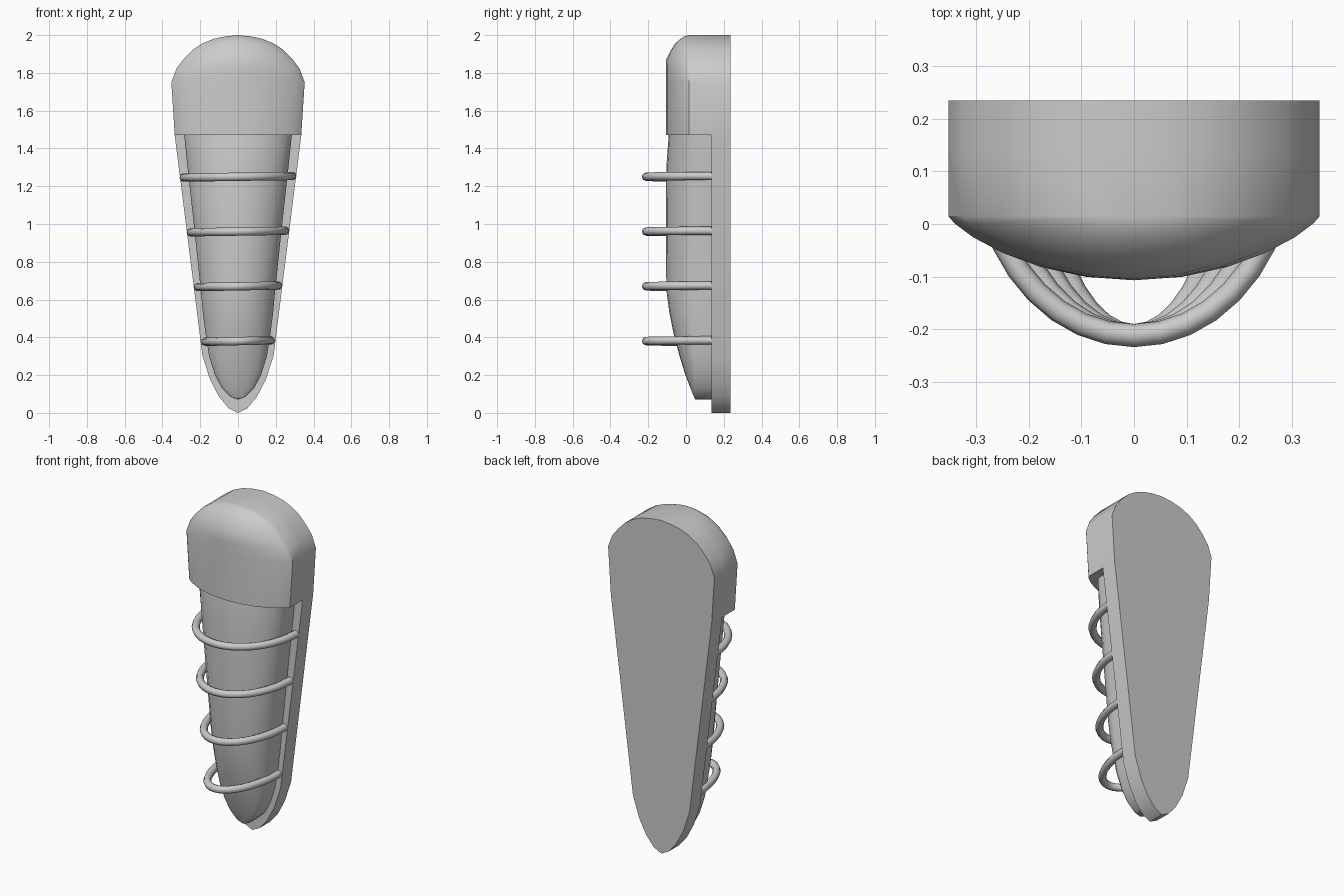
import bpy, bmesh, math

if "Cube" in bpy.data.objects:
    bpy.data.objects.remove(bpy.data.objects["Cube"])


def finish(obj, angle=35):
    bpy.ops.object.select_all(action='DESELECT')
    obj.select_set(True)
    bpy.context.view_layer.objects.active = obj
    bpy.ops.object.shade_smooth_by_angle(angle=math.radians(angle))


def loft(name, rows, rim, back, power=1.0, cols=12):
    """Stack cross-sections; rows are (z, half width, y of the front at centre)."""
    bm = bmesh.new()
    loops = []
    for z, w, yc in rows:
        pts = []
        for i in range(cols + 1):
            u = -math.cos(math.pi * i / cols)
            f = max(0.0, 1 - u * u) ** power
            pts.append((u * w, rim - (rim - yc) * f, z))
        pts += [(w, back, z), (-w, back, z)]
        loops.append([bm.verts.new(p) for p in pts])
    n = len(loops[0])
    for a, b in zip(loops, loops[1:]):
        for i in range(n):
            j = (i + 1) % n
            bm.faces.new((a[i], a[j], b[j], b[i]))
    for k in (0, -1):
        if rows[k][1] > 0:
            bm.faces.new(loops[k])
    bmesh.ops.remove_doubles(bm, verts=bm.verts, dist=1e-5)
    bmesh.ops.dissolve_degenerate(bm, edges=bm.edges, dist=1e-5)
    bmesh.ops.recalc_face_normals(bm, faces=bm.faces)
    me = bpy.data.meshes.new(name)
    bm.to_mesh(me)
    bm.free()
    obj = bpy.data.objects.new(name, me)
    bpy.context.collection.objects.link(obj)
    finish(obj)
    return obj


# Shared outline of back plate and hood: (z, half width)
lower = [(0.0, 0.0), (0.025, 0.05), (0.085, 0.1), (0.175, 0.147), (0.3, 0.188)]
upper = [(1.47, 0.335), (1.75, 0.353), (1.82, 0.327), (1.87, 0.29),
         (1.92, 0.242), (1.955, 0.19), (1.98, 0.13), (1.993, 0.07), (2.0, 0.0)]

# Flat back plate
loft("back_plate", [(z, w, 0.135) for z, w in lower + upper], 0.135, 0.235, cols=1)

# Domed hood over the top
front = [-0.107, -0.107, -0.107, -0.105, -0.08, -0.058, -0.03, -0.01, 0.015]
loft("top_hood", [(z, w, y) for (z, w), y in zip(upper, front)], 0.015, 0.135, 0.8)

# Tapered inner body
body = [(0.07, 0.0, 0.05), (0.085, 0.04, 0.042), (0.13, 0.085, 0.024),
        (0.2, 0.122, -0.003), (0.3, 0.153, -0.034), (0.42, 0.172, -0.066),
        (0.53, 0.186, -0.088), (0.65, 0.197, -0.104), (1.0, 0.234, -0.107),
        (1.3, 0.267, -0.104), (1.47, 0.285, -0.092), (1.55, 0.293, -0.08)]
loft("inner_body", body, 0.05, 0.14, 0.6)

# Arched guard hoops
for k in range(4):
    half = (0.173, 0.213, 0.25, 0.288)[k]
    cu = bpy.data.curves.new("guard_hoop", 'CURVE')
    cu.dimensions = '3D'
    cu.bevel_depth = 0.022
    cu.bevel_resolution = 2
    sp = cu.splines.new('POLY')
    steps = 18
    sp.points.add(steps)
    for i, p in enumerate(sp.points):
        t = math.pi * i / steps
        p.co = (half * math.cos(t), 0.14 - 0.352 * math.sin(t),
                0.38 + 0.29 * k + 0.004 * math.cos(t), 1)
    hoop = bpy.data.objects.new("guard_hoop_%d" % (k + 1), cu)
    bpy.context.collection.objects.link(hoop)
    bpy.ops.object.select_all(action='DESELECT')
    hoop.select_set(True)
    bpy.context.view_layer.objects.active = hoop
    bpy.ops.object.convert(target='MESH')
    finish(bpy.context.view_layer.objects.active, 50)
